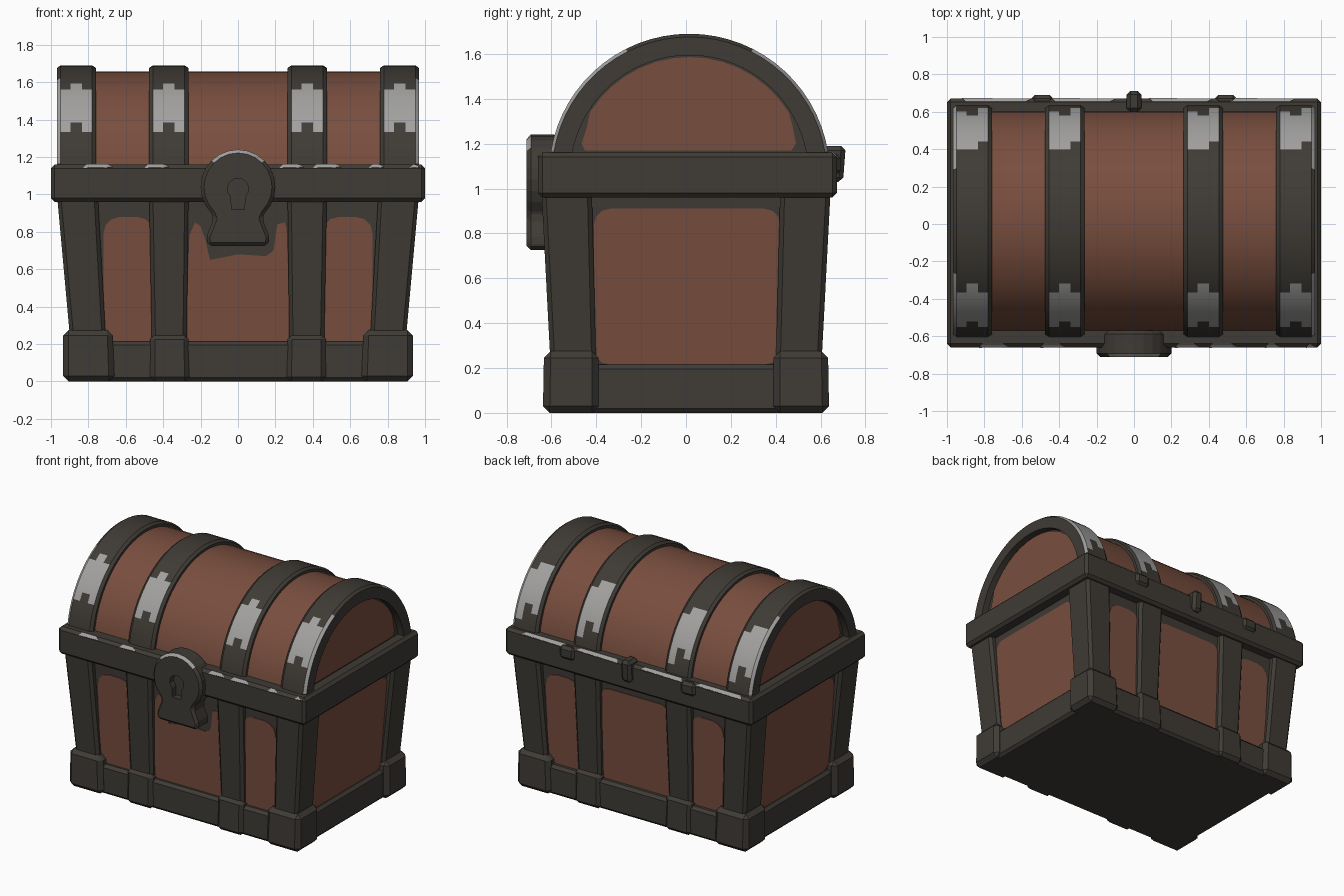
import bpy, bmesh, math
from mathutils import Vector

if "Cube" in bpy.data.objects:
    bpy.data.objects.remove(bpy.data.objects["Cube"])


def material(name, rgb):
    m = bpy.data.materials.new(name)
    m.diffuse_color = (*rgb, 1)
    m.use_nodes = True
    m.node_tree.nodes["Principled BSDF"].inputs["Base Color"].default_value = m.diffuse_color
    return m


WOOD, METAL, WORN = (material("brown wood", (0.19, 0.076, 0.049)),
                     material("dark metal", (0.050, 0.044, 0.036)),
                     material("worn grey", (0.36, 0.355, 0.35)))
CY, CZ = 0.015, 1.064          # centre of the lid arch
A0, A1 = 4, 176                # lid arch angles, from front to back


def finish(bm, name, mats, bevel=0.0, rule=None):
    bmesh.ops.recalc_face_normals(bm, faces=bm.faces[:])
    if bevel:
        edges = [e for e in bm.edges if e.calc_face_angle(0) > 0.5]
        bmesh.ops.bevel(bm, geom=edges, offset=bevel, segments=1, affect='EDGES', clamp_overlap=True)
        bm.normal_update()
    if rule:
        for f in bm.faces:
            f.material_index = rule(f)
    me = bpy.data.meshes.new(name)
    bm.to_mesh(me)
    bm.free()
    for m in mats:
        me.materials.append(m)
    ob = bpy.data.objects.new(name, me)
    bpy.context.collection.objects.link(ob)
    return ob


def prism(name, pts, f, d0, d1, mats, bevel=0.0, rule=None):
    """Extrude a 2D outline from depth d0 to d1; f maps (u, v, d) to a point."""
    bm = bmesh.new()
    a = [bm.verts.new(f(u, v, d0)) for u, v in pts]
    b = [bm.verts.new(f(u, v, d1)) for u, v in pts]
    bm.faces.new(a)
    bm.faces.new(b)
    for i in range(len(pts)):
        j = (i + 1) % len(pts)
        bm.faces.new((a[i], a[j], b[j], b[i]))
    return finish(bm, name, mats, bevel, rule)


def tapered(name, low, high, z0, z1, mat=METAL, bevel=0.02):
    """Box between two rectangles (x0, x1, y0, y1) at heights z0 and z1."""
    bm = bmesh.new()
    rings = []
    for (x0, x1, y0, y1), z in ((low, z0), (high, z1)):
        rings.append([bm.verts.new(p) for p in ((x0, y0, z), (x1, y0, z), (x1, y1, z), (x0, y1, z))])
    a, b = rings
    bm.faces.new(a)
    bm.faces.new(b)
    for i in range(4):
        j = (i + 1) % 4
        bm.faces.new((a[i], a[j], b[j], b[i]))
    return finish(bm, name, [mat], bevel)


def arc(r, n, a0=A0, a1=A1):
    out = []
    for i in range(n + 1):
        a = math.radians(a0 + (a1 - a0) * i / n)
        out.append((CY - r * math.cos(a), CZ + r * math.sin(a)))
    return out


def sweep_band(name, profile, rule, n=32):
    """Sweep a closed (x, radius) profile over the lid arch."""
    bm = bmesh.new()
    arcs = [arc(r, n) for x, r in profile]
    rings = [[bm.verts.new((profile[k][0], *arcs[k][i])) for k in range(len(profile))] for i in range(n + 1)]
    bm.faces.new(rings[0])
    bm.faces.new(rings[-1])
    for r0, r1 in zip(rings, rings[1:]):
        for k in range(len(profile)):
            m = (k + 1) % len(profile)
            bm.faces.new((r0[k], r0[m], r1[m], r1[k]))
    ob = finish(bm, name, [METAL, WORN], rule=rule)
    smooth(ob, 15)
    return ob


def smooth(ob, deg):
    bpy.ops.object.select_all(action='DESELECT')
    ob.select_set(True)
    bpy.context.view_layer.objects.active = ob
    bpy.ops.object.shade_smooth_by_angle(angle=math.radians(deg))


def rounded(u0, u1, v0, v1, rb, rt):
    """Rectangle with rounded bottom and top corners."""
    pts = []
    for cu, cv, r, s in ((u1 - rb, v0 + rb, rb, -90), (u1 - rt, v1 - rt, rt, 0),
                         (u0 + rt, v1 - rt, rt, 90), (u0 + rb, v0 + rb, rb, 180)):
        for i in range(4):
            a = math.radians(s + 30 * i)
            pts.append((cu + r * math.cos(a), cv + r * math.sin(a)))
    return pts


# Tapered chest body, with mappings onto its sloping faces
def half(z, low, high):
    return low + (high - low) * (z - 0.1) / 0.9


def on_front(s):
    return lambda u, z, d: Vector((u, s * (half(z, 0.56, 0.595) + d), z))


def on_side(s):
    return lambda u, z, d: Vector((s * (half(z, 0.86, 0.92) + d), u, z))


tapered("chest_body", (-0.86, 0.86, -0.56, 0.56), (-0.92, 0.92, -0.595, 0.595), 0.1, 1.0, bevel=0)
tapered("base_rail", (-0.9, 0.9, -0.605, 0.61), (-0.9, 0.9, -0.605, 0.61), 0, 0.215)

# Brown wood panels
for s, side in ((-1, "front"), (1, "back")):
    for k in (-1, 1):
        u = sorted((k * 0.45, k * 0.72))
        prism(side + "_panel", rounded(*u, 0.2, 0.88, 0.06, 0.09), on_front(s), -0.003, 0.005, [WOOD])
mid = [(-0.28, 0.2), (0.28, 0.2), (0.26, 0.82), (0.25, 0.85), (0.21, 0.84), (0.19, 0.70), (0.15, 0.67),
       (0.0, 0.68), (-0.15, 0.65), (-0.17, 0.74), (-0.2, 0.83), (-0.23, 0.85), (-0.26, 0.78)]
prism("front_middle_panel", mid, on_front(-1), -0.003, 0.005, [WOOD])
prism("back_middle_panel", rounded(-0.27, 0.27, 0.2, 0.89, 0.04, 0.06), on_front(1), -0.003, 0.005, [WOOD])
for s in (-1, 1):
    prism("side_panel", rounded(-0.41, 0.42, 0.215, 0.91, 0.07, 0.07), on_side(s), -0.003, 0.005, [WOOD])


# Corner posts, corner feet and the vertical straps with their feet
def mirrored(rect, sx, sy):
    x0, x1, y0, y1 = rect
    return (*sorted((sx * x0, sx * x1)), *sorted((sy * y0, sy * y1)))


for sx in (-1, 1):
    for sy in (-1, 1):
        tapered("corner_post", mirrored((0.705, 0.895, 0.40, 0.603), sx, sy),
                mirrored((0.75, 0.968, 0.42, 0.645), sx, sy), 0.2, 1.0)
        tapered("corner_foot", mirrored((0.66, 0.935, 0.39, 0.638), sx, sy),
                mirrored((0.67, 0.935, 0.39, 0.633), sx, sy), 0, 0.275, bevel=0.03)
        tapered("strap", mirrored((0.275, 0.46, 0.45, 0.6), sx, sy),
                mirrored((0.265, 0.475, 0.45, 0.64), sx, sy), 0.15, 1.0)
        tapered("strap_foot", mirrored((0.26, 0.47, 0.45, 0.632), sx, sy),
                mirrored((0.265, 0.47, 0.45, 0.625), sx, sy), 0, 0.25, bevel=0.025)

# Rim around the opening, with worn chips on its upper edge
rim = (-1.0, 1.0, -0.66, 0.672)
tapered("rim", rim, rim, 0.96, 1.16)
chips = {-1: ((-0.83, -0.67), (-0.5, -0.37), (0.22, 0.35), (0.4, 0.55), (0.7, 0.78), (0.92, 0.97)),
         1: ((-0.92, -0.55), (-0.44, -0.1), (0.08, 0.42), (0.5, 0.86))}
for s, spans in chips.items():
    edge = 0.66 if s < 0 else 0.672
    for x0, x1 in spans:
        prism("rim_chip", [(x0, 0), (x1, 0.2), (x1 - 0.03, 1), (x0 + 0.02, 1)],
              lambda u, v, d: Vector((u, s * (edge - 0.02 * v + 0.7 * d), 1.14 + 0.02 * v + 0.7 * d)),
              -0.002, 0.003, [WORN])

# Lid barrel: wood on the curve, dark on the ends, with a wood plate on each end
barrel = prism("lid_barrel", arc(0.594, 24), lambda u, v, d: Vector((d, u, v)), -0.92, 0.92, [WOOD, METAL],
               rule=lambda f: int(abs(f.normal.x) > 0.5))
smooth(barrel, 12)
end = [(-0.45, 1.17), (-0.465, 1.2), (-0.44, 1.28)] + arc(0.522, 14, 32, 148) + \
      [(0.475, 1.28), (0.49, 1.2), (0.47, 1.17)]
for s in (-1, 1):
    prism("lid_end_panel", end, lambda u, v, d: Vector((s * d, u, v)), 0.915, 0.926, [WOOD])


# Lid bands with worn grey patches on the front and back shoulders
def band_rule(x0, x1, outer):
    def rule(f):
        c = f.calc_center_median()
        a = math.degrees(math.atan2(c.z - CZ, CY - c.y))
        r = math.hypot(c.z - CZ, c.y - CY)
        if r < 0.605 or len(f.verts) > 4:
            return 0
        if r < 0.6185:         # chamfered edges
            return int(outer and abs(c.x) > 0.9 and (10 < a < 62 or 118 < a < 170))
        t = (c.x - x0) / (x1 - x0)
        w = 3.5 if 0.35 < t < 0.65 else (0 if t < 0.35 else -3)
        return int(26 + w < a < 54 + w or 129 - w < a < 160 - w)
    return rule


for x0, x1, inner in ((-0.968, -0.76, 0.53), (-0.475, -0.265, 0.57), (0.265, 0.475, 0.57), (0.76, 0.968, 0.53)):
    w = x1 - x0
    prof = [(x0, inner), (x0, 0.612), (x0 + 0.02, 0.626), (x0 + w * 0.35, 0.626), (x0 + w * 0.65, 0.626),
            (x1 - 0.02, 0.626), (x1, 0.612), (x1, inner)]
    sweep_band("lid_band", prof, band_rule(x0, x1, inner < 0.55))

# Lock plate with a keyhole
outline = [(0.2 * math.cos(math.radians(a)), 1.04 + 0.2 * math.sin(math.radians(a))) for a in range(-45, 226, 15)]
outline += [(-0.13, 0.87), (-0.17, 0.77), (-0.16, 0.725), (0.16, 0.725), (0.17, 0.77), (0.13, 0.87)]
to_front = lambda u, v, d: Vector((u, d, v))
lock = prism("lock_plate", outline, to_front, -0.71, -0.57, [METAL, WORN], 0.018,
             lambda f: int(f.normal.y < -0.3 and f.normal.z > 0.45 and f.calc_center_median().z > 1.15))
hole = [(0.058 * math.cos(math.radians(a)), 1.03 + 0.058 * math.sin(math.radians(a))) for a in range(-50, 231, 40)]
hole += [(-0.035, 0.92), (0.035, 0.92)]
cutter = prism("keyhole_cutter", hole, to_front, -0.8, -0.665, [METAL])
cutter.hide_render = True
mod = lock.modifiers.new("keyhole", 'BOOLEAN')
mod.operation = 'DIFFERENCE'
mod.object = cutter
bpy.context.view_layer.objects.active = lock
bpy.ops.object.modifier_apply(modifier=mod.name)
bpy.data.objects.remove(cutter)

# Back latch and small hinge bumps
tapered("back_latch", (-0.04, 0.04, 0.6, 0.70), (-0.04, 0.04, 0.6, 0.712), 1.03, 1.19)
for x in (-0.49, 0.49):
    tapered("hinge_bump", (x - 0.06, x + 0.06, 0.62, 0.69), (x - 0.06, x + 0.06, 0.62, 0.69), 1.06, 1.155)
